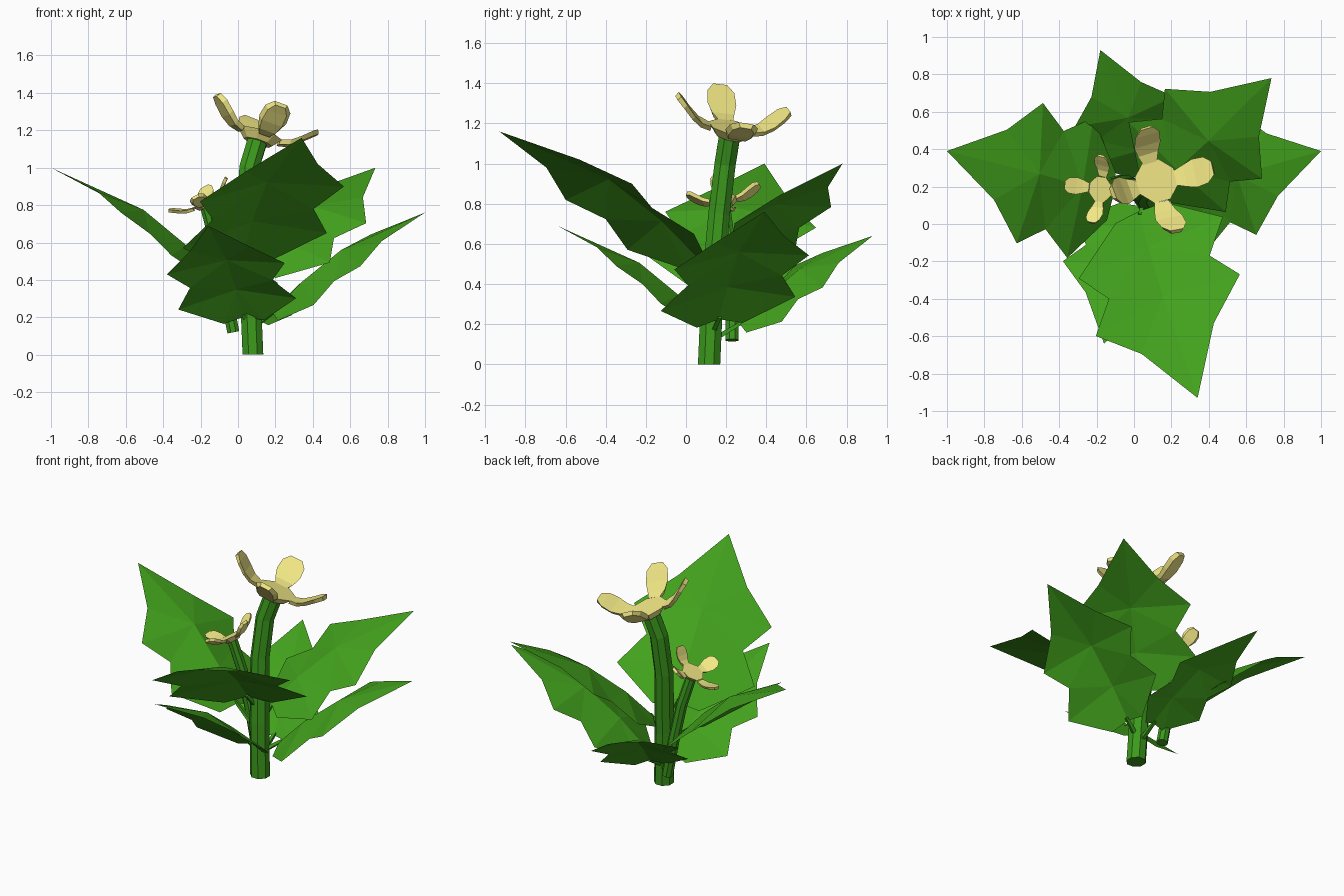
import bpy, bmesh, math
from mathutils import Vector as V

if "Cube" in bpy.data.objects:
    bpy.data.objects.remove(bpy.data.objects["Cube"])


def material(name, rgb):
    m = bpy.data.materials.new(name)
    m.diffuse_color = (*rgb, 1)
    m.use_nodes = True
    m.node_tree.nodes["Principled BSDF"].inputs["Base Color"].default_value = m.diffuse_color
    return m


LEAF = material("leaf_green", (0.055, 0.36, 0.012))
STEM = material("stem_green", (0.045, 0.32, 0.012))
YELLOW = material("petal_yellow", (0.9, 0.82, 0.24))


def make(name, verts, faces, mat):
    me = bpy.data.meshes.new(name)
    me.from_pydata([tuple(v) for v in verts], [], faces)
    bm = bmesh.new()
    bm.from_mesh(me)
    bmesh.ops.recalc_face_normals(bm, faces=bm.faces)
    bm.to_mesh(me)
    bm.free()
    me.materials.append(mat)
    ob = bpy.data.objects.new(name, me)
    bpy.context.collection.objects.link(ob)
    return ob


# Faceted tube along a path, capped at both ends
def tube(name, path, radii, sides, mat, last_dir=None):
    pts = [V(p) for p in path]
    verts, faces = [], []
    for i, p in enumerate(pts):
        d = (pts[min(i + 1, len(pts) - 1)] - pts[max(i - 1, 0)]).normalized()
        if i == 0 and p.z < 0.01:
            d = V((0, 0, 1))
        if last_dir and i == len(pts) - 1:
            d = last_dir
        ref = V((1, 0, 0)) if abs(d.x) < 0.8 else V((0, 1, 0))
        b = d.cross(ref).normalized()
        a = b.cross(d)
        for k in range(sides):
            t = 2 * math.pi * (k + 0.5) / sides
            verts.append(p + (a * math.cos(t) + b * math.sin(t)) * radii[i])
    for i in range(len(pts) - 1):
        for k in range(sides):
            j = (k + 1) % sides
            faces.append((i * sides + k, i * sides + j,
                          (i + 1) * sides + j, (i + 1) * sides + k))
    n = len(verts)
    faces += [tuple(range(sides)), tuple(range(n - sides, n))]
    return make(name, verts, faces, mat)


# Lobed leaf: (along, across, lift) outline mirrored about a raised midrib
RIB = [(0.0, 0, 0.03), (0.22, 0, 0.075), (0.5, 0, 0.095), (0.71, 0, 0.055),
       (1, 0, 0)]
EDGE = [(-0.01, 0.17, 0), (0.18, 0.5, 0.0), (0.355, 0.35, 0.023),
        (0.51, 0.5, 0.027), (0.7, 0.25, 0.04)]
HALF = [(0, 5, 1), (5, 6, 1), (1, 6, 7), (1, 7, 2), (7, 8, 2),
        (2, 8, 9), (2, 9, 3), (3, 9, 4)]


def leaf(name, base, tip, span, root):
    base, tip, span = V(base), V(tip), V(span)
    d = tip - base
    n = span.cross(d).normalized()
    if n.z < 0:
        n = -n

    def place(u, v, w):
        return base + d * u + span * v + n * (w * d.length)

    verts = [place(*p) for p in RIB + EDGE]
    verts += [place(u, -v, w) for u, v, w in EDGE]
    mirrored = [tuple(i + 5 if i > 4 else i for i in f) for f in HALF]
    make(name, verts, HALF + mirrored, LEAF)
    tube(name + "_stalk", [root, place(0.02, 0, 0.03)],
         [0.018, 0.012], 4, STEM)


# Flower: faceted disc plus four cupped petals
PETAL = [(0.38, 0.0, 0.14), (0.56, 0.12, 0.21), (0.72, 0.4, 0.27),
         (0.89, 0.78, 0.25), (1.0, 1.0, 0.13)]


def flower(name, center, tips, disc_r, depth):
    c = V(center)
    left, right, front, back = [V(t) for t in tips]
    n = (right - left).cross(back - front).normalized()
    x = (right - left).normalized()
    y = n.cross(x)
    ring = [(x * math.cos(math.pi * (k + .5) / 4) +
             y * math.sin(math.pi * (k + .5) / 4)) for k in range(8)]
    verts = [c + r * disc_r for r in ring]
    verts += [c + r * disc_r * 0.65 - n * depth * 1.2 for r in ring]
    faces = [(k, (k + 1) % 8, (k + 1) % 8 + 8, k + 8) for k in range(8)]
    faces += [tuple(range(8)), tuple(range(8, 16))]
    make(name + "_disc", verts, faces, YELLOW)
    for label, t in zip(("left", "right", "front", "back"),
                        (left, right, front, back)):
        h = (t - c).dot(n)
        rad = t - c - n * h
        side = n.cross(rad).normalized() * (disc_r * 2.35)
        up, low = [], []
        for r, z, w in PETAL:
            p = c + rad * r + n * h * z
            nn = (n - rad.normalized() * z * 0.6).normalized()
            for s in (-1, 1):
                up.append(p + side * w * s)
                low.append(p + side * w * s * 0.75 - nn * depth * 0.65)
        m = len(up)
        f = []
        for i in range(0, m - 2, 2):
            f += [(i, i + 1, i + 3, i + 2),
                  (m + i, m + i + 1, m + i + 3, m + i + 2),
                  (i, i + 2, m + i + 2, m + i),
                  (i + 1, i + 3, m + i + 3, m + i + 1)]
        f += [(0, 1, m + 1, m), (m - 2, m - 1, 2 * m - 1, 2 * m - 2)]
        make(f"{name}_petal_{label}", up + low, f, YELLOW)
    return n


# Flowers
n1 = flower("large_flower", (0.12, 0.23, 1.18),
            [(-0.105, 0.17, 1.395), (0.42, 0.30, 1.20),
             (0.23, -0.03, 1.345), (0.07, 0.51, 1.27)], 0.122, 0.04)
n2 = flower("small_flower", (-0.18, 0.185, 0.82),
            [(-0.37, 0.21, 0.78), (-0.07, 0.16, 0.95),
             (-0.23, 0.01, 0.85), (-0.18, 0.36, 0.90)], 0.073, 0.026)

# Stems
tube("main_stem", [(0.08, 0.115, 0), (0.065, 0.13, 0.35), (0.045, 0.165, 0.75),
                   (0.06, 0.195, 1.0), (0.11, 0.222, 1.165)],
     [0.06, 0.06, 0.058, 0.057, 0.057], 8, STEM, n1)
tube("small_stem", [(-0.025, 0.23, 0.12), (-0.07, 0.23, 0.35),
                    (-0.12, 0.215, 0.6), (-0.175, 0.187, 0.80)],
     [0.035, 0.035, 0.034, 0.033], 8, STEM, n2)

# Leaves: base, tip, widest span, stalk root on the stem
leaf("front_upper_leaf", (0.035, 0.05, 0.49), (0.34, -0.93, 1.16),
     (0.77, 0.33, 0.08), (0.06, 0.13, 0.42))
leaf("back_right_leaf", (0.12, 0.20, 0.43), (0.735, 0.78, 1.0),
     (0.52, -0.48, -0.08), (0.07, 0.14, 0.34))
leaf("left_leaf", (-0.13, 0.15, 0.38), (-1.0, 0.39, 1.0),
     (0.14, 0.75, -0.08), (0.05, 0.13, 0.28))
leaf("right_lower_leaf", (0.20, 0.17, 0.20), (1.0, 0.39, 0.76),
     (-0.12, 0.67, 0.07), (0.08, 0.13, 0.15))
leaf("front_lower_leaf", (0.03, 0.08, 0.18), (-0.16, -0.64, 0.69),
     (0.63, -0.15, 0.06), (0.075, 0.12, 0.14))
leaf("back_lower_leaf", (0.07, 0.28, 0.18), (-0.18, 0.93, 0.64),
     (0.53, 0.16, -0.10), (0.075, 0.13, 0.12))
